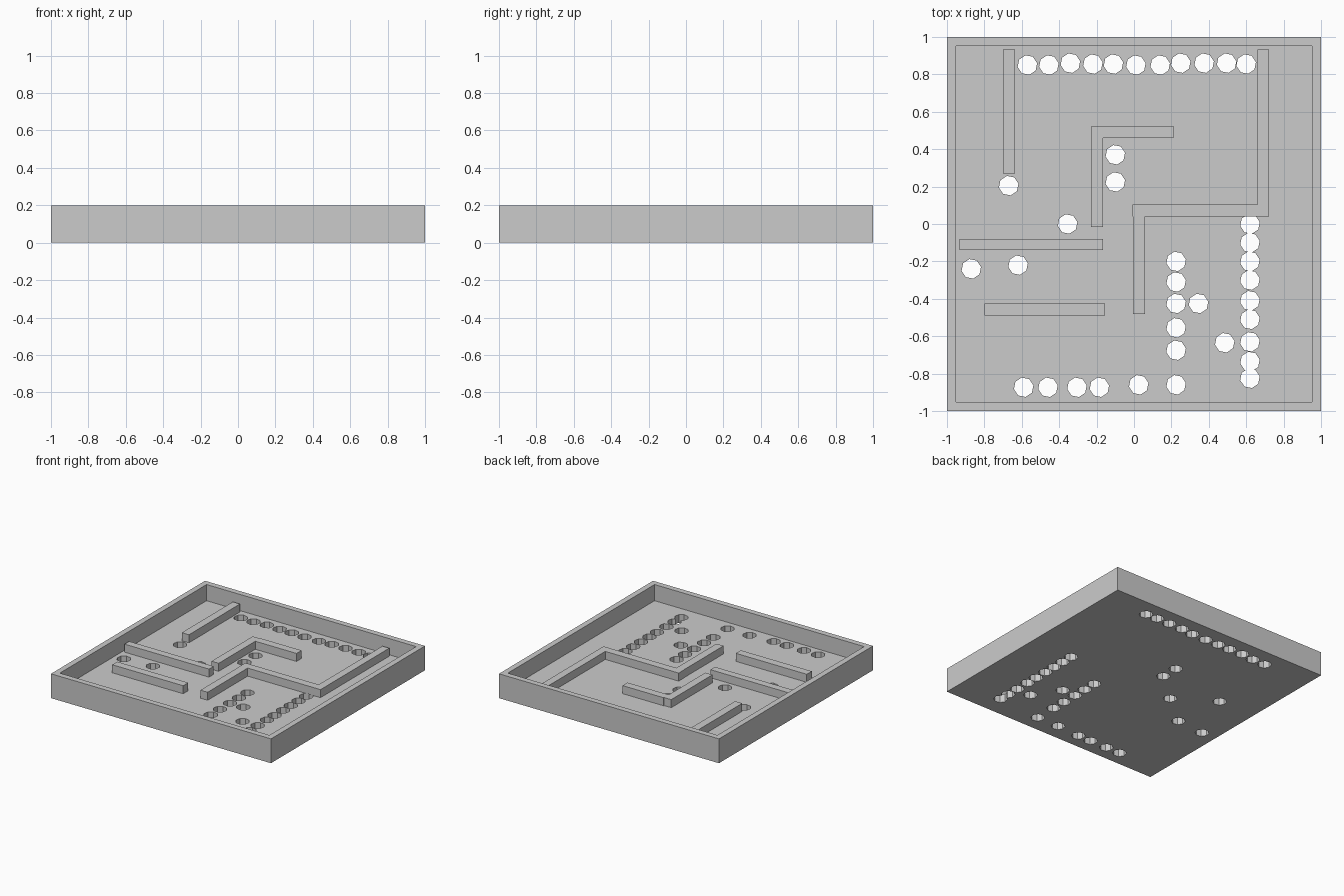
import bpy, bmesh, math
from mathutils import Matrix

if "Cube" in bpy.data.objects:
    bpy.data.objects.remove(bpy.data.objects["Cube"])

FLOOR, BAR_TOP, TOP, WALL = 0.067, 0.133, 0.2, 0.067
INNER = 1 - WALL


def make_object(name, bm):
    bmesh.ops.recalc_face_normals(bm, faces=bm.faces)
    mesh = bpy.data.meshes.new(name)
    bm.to_mesh(mesh)
    bm.free()
    obj = bpy.data.objects.new(name, mesh)
    bpy.context.collection.objects.link(obj)
    return obj


def add_box(bm, x0, x1, y0, y1, z0, z1):
    m = (Matrix.Translation(((x0 + x1) / 2, (y0 + y1) / 2, (z0 + z1) / 2))
         @ Matrix.Diagonal((x1 - x0, y1 - y0, z1 - z0, 1)))
    bmesh.ops.create_cube(bm, size=1, matrix=m)


# Tray: a box whose top is inset and sunk to leave a rim
bm = bmesh.new()
add_box(bm, -1, 1, -1, 1, 0, TOP)
bm.normal_update()
top = max(bm.faces, key=lambda f: f.calc_center_median().z)
bmesh.ops.inset_region(bm, faces=[top], thickness=WALL)
sunk = bmesh.ops.extrude_face_region(bm, geom=[top])["geom"]
bmesh.ops.delete(bm, geom=[top], context='FACES_ONLY') if top.is_valid else None
bmesh.ops.translate(bm, vec=(0, 0, FLOOR - TOP),
                    verts=[g for g in sunk if isinstance(g, bmesh.types.BMVert)])
tray = make_object("tray", bm)

# Hole centres: back row, front row, right column, middle column, loose holes
holes = [(x, y) for x, y in zip(
    (-.57, -.455, -.34, -.22, -.11, .01, .14, .25, .375, .495, .60),
    (.85, .85, .86, .855, .855, .85, .85, .86, .86, .86, .855))]
holes += [(x, -.873) for x in (-.59, -.46, -.305, -.185)] + [(.025, -.86)]
holes += [(.62, y) for y in (0, -.1, -.2, -.3, -.41, -.51, -.63, -.735, -.825)]
holes += [(.225, y) for y in (-.2, -.31, -.425, -.555, -.675, -.86)]
holes += [(-.67, .205), (-.1, .37), (-.1, .225), (-.355, 0), (-.62, -.22),
          (-.87, -.24), (.345, -.425), (.485, -.635)]

# Hole cutter
bm = bmesh.new()
for x, y in holes:
    m = Matrix.Translation((x, y, FLOOR / 2)) @ Matrix.Rotation(math.radians(22.5 / 2), 4, 'Z')
    bmesh.ops.create_cone(bm, cap_ends=True, segments=8, radius1=.053,
                          radius2=.053, depth=.12, matrix=m)
cutter = make_object("hole_cutter", bm)
cutter.hide_render = True
cutter.hide_set(True)

cut = tray.modifiers.new("holes", 'BOOLEAN')
cut.operation = 'DIFFERENCE'
cut.solver = 'EXACT'
cut.use_self = True
cut.object = cutter

# Maze walls, each a group of rectangles (x0, x1, y0, y1)
walls = {
    "back_left_wall": [(-.70, -.635, .27, INNER)],
    "centre_corner_wall": [(-.23, -.165, -.015, .52), (-.165, .21, .46, .525)],
    "right_step_wall": [(.66, .722, .04, INNER), (-.007, .66, .04, .105),
                        (-.005, .06, -.48, .04)],
    "left_wall": [(-INNER, -.165, -.14, -.08)],
    "front_left_wall": [(-.80, -.155, -.49, -.425)],
}
for name, rects in walls.items():
    bm = bmesh.new()
    for r in rects:
        add_box(bm, *r, FLOOR, BAR_TOP)
    make_object(name, bm)
